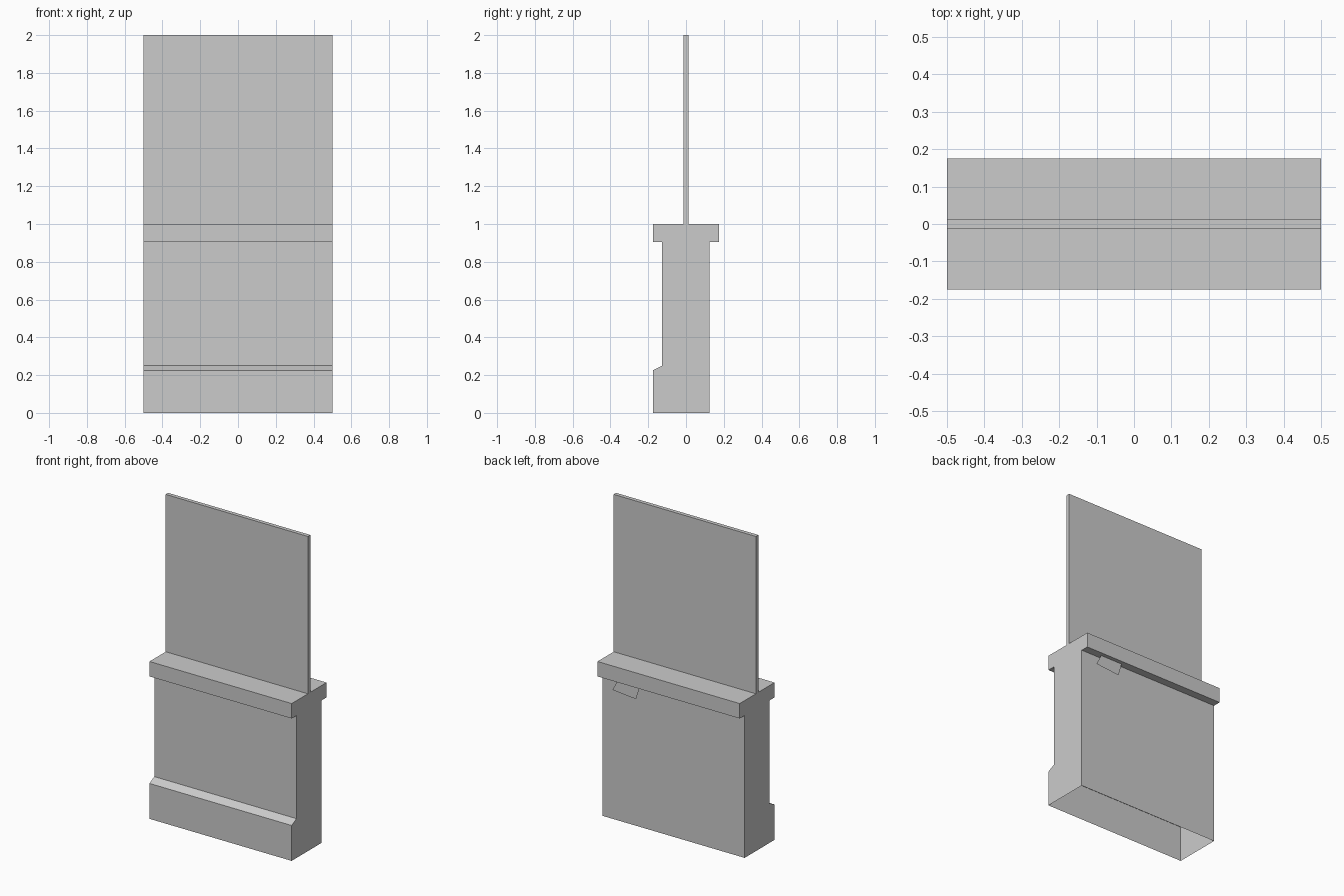
import bpy
import math

if "Cube" in bpy.data.objects:
    bpy.data.objects.remove(bpy.data.objects["Cube"])

HALF = 0.5  # half of the panel width


def make_object(name, verts, faces):
    mesh = bpy.data.meshes.new(name)
    mesh.from_pydata(verts, [], faces)
    mesh.update()
    obj = bpy.data.objects.new(name, mesh)
    bpy.context.collection.objects.link(obj)
    return obj


def extrude_profile(name, profile, open_edges=()):
    """Sweep a counter-clockwise (y, z) profile along x, leaving listed edges open."""
    n = len(profile)
    verts = [(x, y, z) for x in (HALF, -HALF) for y, z in profile]
    faces = [tuple(range(n)), tuple(reversed(range(n, 2 * n)))]
    for i in range(n):
        if i not in open_edges:
            j = (i + 1) % n
            faces.append((i, i + n, j + n, j))
    return make_object(name, verts, faces)


# Wall with skirting step and overhanging sill, open underneath
extrude_profile("counter_wall", [
    (-0.175, 0), (0.125, 0), (0.125, 0.905), (0.175, 0.905), (0.175, 1),
    (-0.175, 1), (-0.175, 0.905), (-0.127, 0.905), (-0.127, 0.25),
    (-0.175, 0.225)], open_edges=(0,))

# Upright pane standing on the sill, its foot hidden by the wall
extrude_profile("upper_pane", [
    (-0.0125, 1), (0.0125, 1), (0.0125, 2), (-0.0125, 2)], open_edges=(0,))

# Slightly crooked notice on the back of the wall
notice = make_object("notice_sheet", [
    (0.205, 0, -0.105), (-0.205, 0, -0.105),
    (-0.205, 0, 0.105), (0.205, 0, 0.105)], [(0, 1, 2, 3)])
notice.location = (-0.104, 0.127, 0.5)
notice.rotation_euler = (0, math.radians(5), 0)

# Small note hanging below the back edge of the sill
make_object("hanging_note", [
    (0.41, 0.152, 0.835), (0.245, 0.152, 0.82),
    (0.22, 0.15, 0.905), (0.375, 0.15, 0.905)], [(0, 1, 2, 3)])
